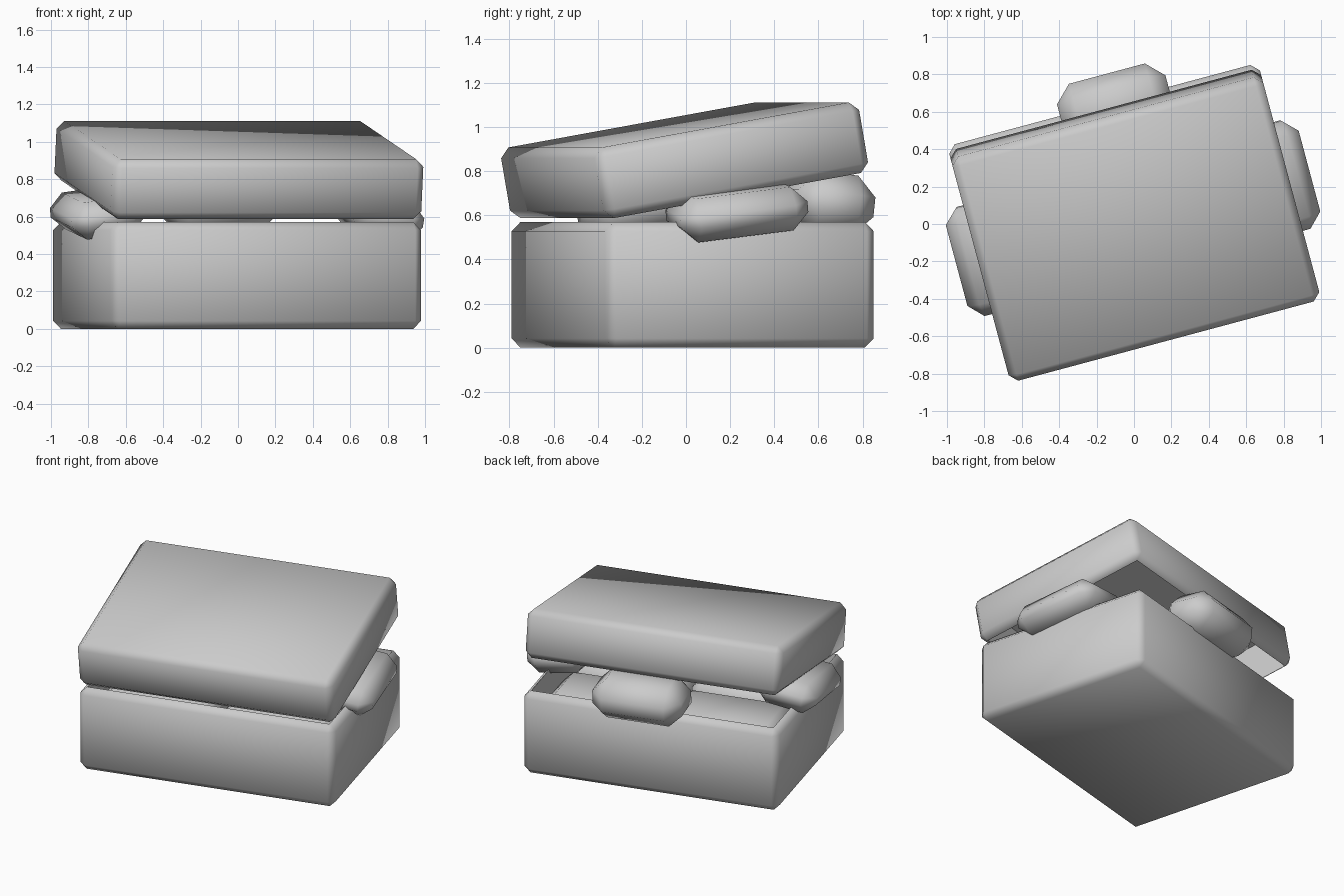
import bpy, bmesh
from math import radians
from mathutils import Matrix, Vector

if "Cube" in bpy.data.objects:
    bpy.data.objects.remove(bpy.data.objects["Cube"])

# whole box is turned about z and shifted slightly
PLACE = Matrix.Translation((-0.005, 0.03, 0)) @ Matrix.Rotation(radians(15), 4, 'Z')
A, B = 0.86, 0.63          # half width, half depth


def finish(name, bm, mat):
    bmesh.ops.recalc_face_normals(bm, faces=bm.faces)
    me = bpy.data.meshes.new(name)
    bm.to_mesh(me)
    bm.free()
    me.transform(PLACE @ mat)
    ob = bpy.data.objects.new(name, me)
    bpy.context.collection.objects.link(ob)
    bpy.ops.object.select_all(action='DESELECT')
    ob.select_set(True)
    bpy.context.view_layer.objects.active = ob
    bpy.ops.object.shade_smooth_by_angle(angle=radians(50))
    return ob


def block(size, centre):
    bm = bmesh.new()
    bmesh.ops.create_cube(bm, size=1)
    bmesh.ops.scale(bm, vec=size, verts=bm.verts)
    bmesh.ops.translate(bm, vec=centre, verts=bm.verts)
    return bm


def open_box(name, height, wall, floor, up, mat):
    """Chamfered tray, open at the top (up=1) or the bottom (up=-1)."""
    bm = block((2 * A, 2 * B, height), (0, 0, height / 2))
    outer = list(bm.edges)
    mouth = max(bm.faces, key=lambda f: f.calc_center_median().z * up)
    bmesh.ops.inset_region(bm, faces=[mouth], thickness=wall)
    res = bmesh.ops.extrude_discrete_faces(bm, faces=[mouth])
    bmesh.ops.translate(bm, vec=(0, 0, -up * (height - floor)), verts=res['faces'][0].verts)
    bmesh.ops.bevel(bm, geom=[e for e in outer if e.is_valid], offset=0.042,
                    segments=1, affect='EDGES', profile=0.5)
    return finish(name, bm, mat)


def cushion(name, size, centre, chamfer, tilt=(0, 0)):
    bm = block(size, (0, 0, 0))
    bmesh.ops.bevel(bm, geom=list(bm.edges), offset=chamfer, segments=1,
                    affect='EDGES', profile=0.5)
    mat = (Matrix.Translation(centre) @ Matrix.Rotation(radians(tilt[0]), 4, 'X')
           @ Matrix.Rotation(radians(tilt[1]), 4, 'Y'))
    return finish(name, bm, mat)


# box body and the lid tipped up about its front edge
open_box("box_base", 0.57, 0.065, 0.06, 1, Matrix.Identity(4))
lid_mat = (Matrix.Translation((0, -B, 0.58)) @ Matrix.Rotation(radians(10), 4, 'X')
           @ Matrix.Translation((0, B, 0)))
open_box("box_lid", 0.325, 0.065, 0.06, -1, lid_mat)

# stuffing that spills over the rim
for side, label in ((1, "right"), (-1, "left")):
    cushion("spill_" + label, (0.40, 0.60, 0.20), (side * 0.775, 0, 0.62), 0.075,
            (7, side * 8))
cushion("spill_back", (0.60, 0.36, 0.27), (0.065, 0.60, 0.655), 0.09, (-6, 0))

# stuffing inside the box
for i, x in enumerate((-0.40, 0.40)):
    for j, y in enumerate((-0.29, 0.29)):
        cushion(f"filling_{i}_{j}", (0.76, 0.54, 0.42), (x, y, 0.29), 0.07)
